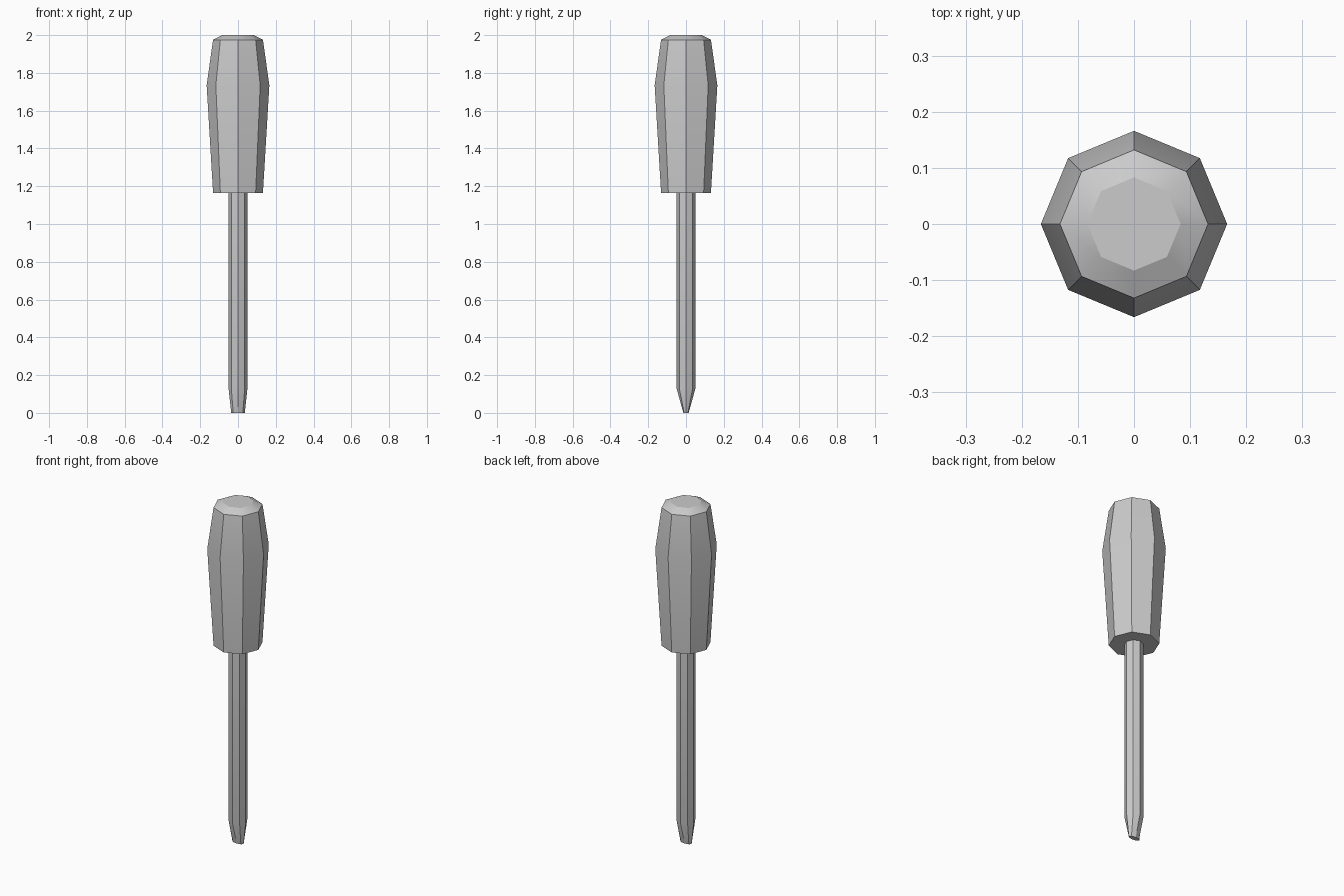
import bpy, bmesh
from math import cos, sin, pi, radians

if "Cube" in bpy.data.objects:
    bpy.data.objects.remove(bpy.data.objects["Cube"])

SIDES = 8


def loft(name, rings):
    """Closed octagonal solid through rings of (z, x radius, y radius)."""
    bm = bmesh.new()
    loops = [[bm.verts.new((rx * cos(2 * pi * i / SIDES), ry * sin(2 * pi * i / SIDES), z))
              for i in range(SIDES)] for z, rx, ry in rings]
    for a, b in zip(loops, loops[1:]):
        for i in range(SIDES):
            j = (i + 1) % SIDES
            bm.faces.new((a[i], a[j], b[j], b[i]))
    bm.faces.new(loops[0][::-1])
    bm.faces.new(loops[-1])
    mesh = bpy.data.meshes.new(name)
    bm.to_mesh(mesh)
    bm.free()
    obj = bpy.data.objects.new(name, mesh)
    bpy.context.collection.objects.link(obj)
    bpy.ops.object.select_all(action='DESELECT')
    obj.select_set(True)
    bpy.context.view_layer.objects.active = obj
    bpy.ops.object.shade_smooth_by_angle(angle=radians(25))
    return obj


# Handle: narrow base, swelling towards the top, chamfered cap
loft("handle", [(1.165, 0.132, 0.132), (1.735, 0.166, 0.166),
                (1.975, 0.132, 0.132), (2.0, 0.083, 0.083)])

# Shaft: straight rod flattened into a blade at the bottom
loft("shaft", [(0.0, 0.036, 0.014), (0.13, 0.05, 0.05), (1.17, 0.05, 0.05)])
